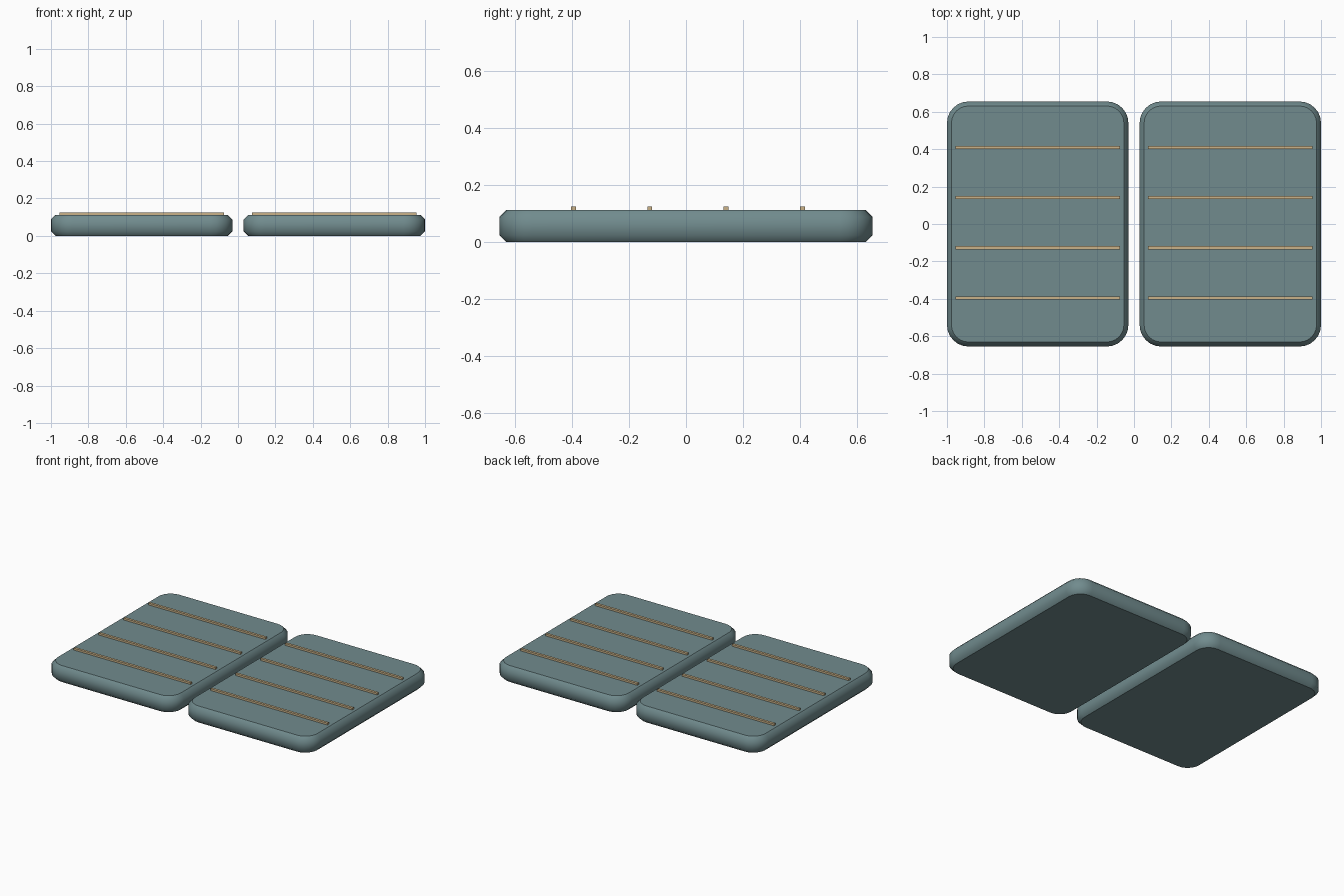
import bpy, bmesh, math

cube = bpy.data.objects.get("Cube")
if cube:
    bpy.data.objects.remove(cube, do_unlink=True)


def material(name, rgb):
    m = bpy.data.materials.new(name)
    m.use_nodes = True
    m.diffuse_color = (*rgb, 1)
    m.node_tree.nodes["Principled BSDF"].inputs["Base Color"].default_value = (*rgb, 1)
    return m


teal = material("grey_teal", (0.165, 0.26, 0.27))
tan = material("tan", (0.60, 0.45, 0.25))

PAD_X, PAD_W, PAD_D, PAD_H = 0.515, 0.97, 1.31, 0.112
RADIUS, CHAMFER, STEPS = 0.115, 0.024, 6


def finish(name, bm, mat, x, y, z):
    bmesh.ops.recalc_face_normals(bm, faces=bm.faces)
    mesh = bpy.data.meshes.new(name)
    bm.to_mesh(mesh)
    bm.free()
    mesh.materials.append(mat)
    obj = bpy.data.objects.new(name, mesh)
    obj.location = (x, y, z)
    bpy.context.collection.objects.link(obj)
    return obj


def rounded_ring(bm, inset, z):
    """Rounded rectangle of vertices, pulled in by the inset."""
    ring = []
    for quarter, (sx, sy) in enumerate([(1, 1), (-1, 1), (-1, -1), (1, -1)]):
        for i in range(STEPS + 1):
            a = (quarter + i / STEPS) * math.pi / 2
            ring.append(bm.verts.new((
                sx * (PAD_W / 2 - RADIUS) + (RADIUS - inset) * math.cos(a),
                sy * (PAD_D / 2 - RADIUS) + (RADIUS - inset) * math.sin(a), z)))
    return ring


def pad(name, x):
    bm = bmesh.new()
    rings = [rounded_ring(bm, *p) for p in (
        (CHAMFER, 0), (0, CHAMFER), (0, PAD_H - CHAMFER), (CHAMFER, PAD_H))]
    for low, high in zip(rings, rings[1:]):
        for i in range(len(low)):
            j = (i + 1) % len(low)
            bm.faces.new((low[i], low[j], high[j], high[i])).smooth = True
    # Flat caps with crisp rims
    for ring in (rings[0], rings[-1]):
        cap = bm.faces.new(ring)
        for e in cap.edges:
            e.smooth = False
    finish(name, bm, teal, x, 0, 0)


def strip(name, x, y):
    bm = bmesh.new()
    bmesh.ops.create_cube(bm, size=1)
    bmesh.ops.scale(bm, vec=(0.88, 0.017, 0.024), verts=bm.verts)
    finish(name, bm, tan, x, y, 0.113)


# Two pads, each with four raised strips
for side, sign in (("left", 1), ("right", -1)):
    pad(side + "_pad", sign * PAD_X)
    for n in range(4):
        strip(f"{side}_strip_{n + 1}", sign * PAD_X, -0.395 + n * 0.268)
